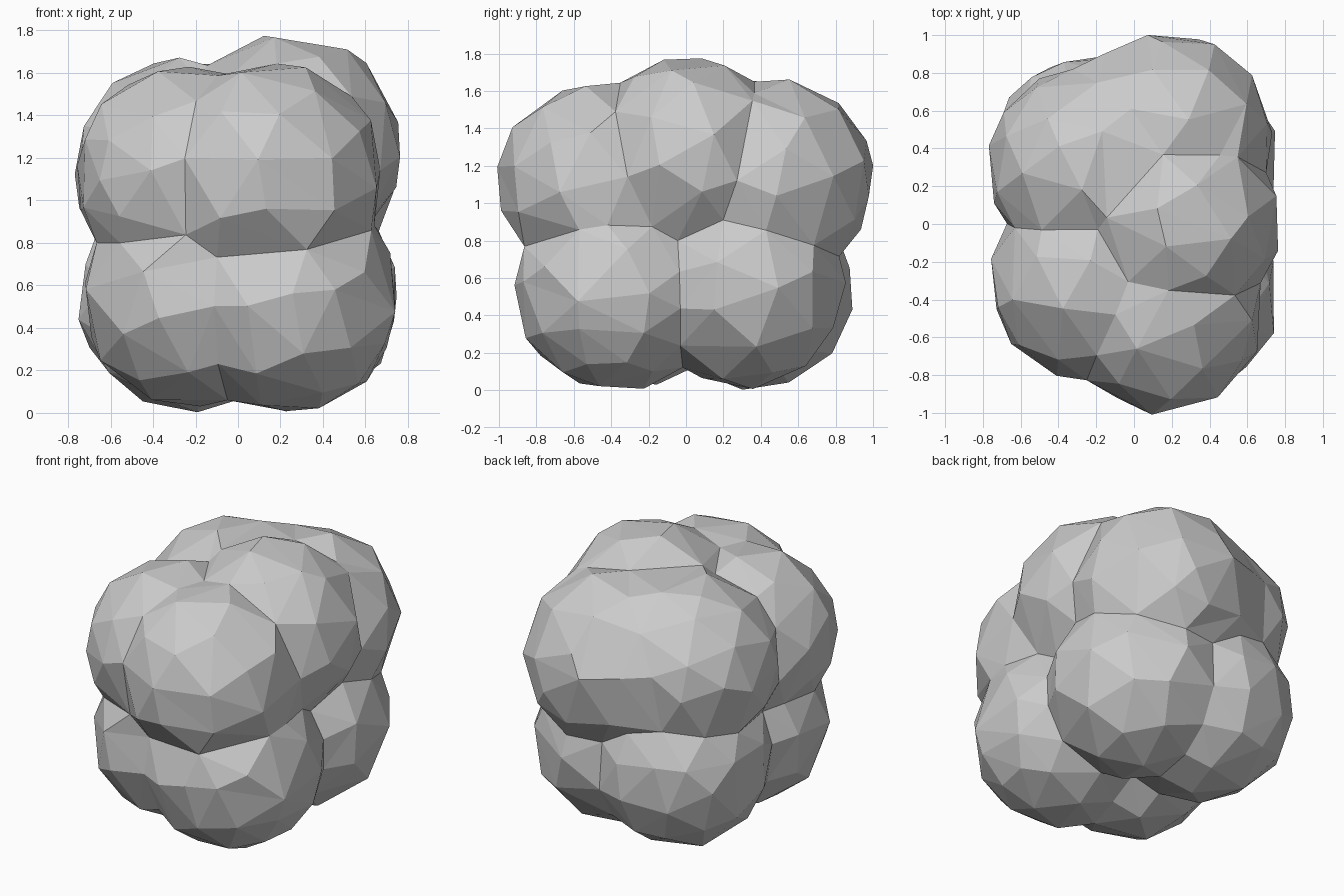
import bpy

if "Cube" in bpy.data.objects:
    bpy.data.objects.remove(bpy.data.objects["Cube"])

# Overlapping lobes: centre x, y, z and radius
LOBES = [
    # upper ring
    (0.24, 0.01, 1.245, 0.53),
    (0.19, 0.47, 1.13, 0.53),
    (-0.03, 0.41, 1.13, 0.51),
    (-0.24, 0.30, 1.14, 0.53),
    (-0.24, -0.30, 1.11, 0.52),
    (0.15, -0.47, 1.11, 0.53),
    # lower ring
    (0.23, -0.38, 0.53, 0.53),
    (-0.21, -0.28, 0.55, 0.52),
    (-0.22, 0.36, 0.54, 0.53),
    (0.23, 0.31, 0.55, 0.53),
]

parts = []
for x, y, z, r in LOBES:
    bpy.ops.mesh.primitive_ico_sphere_add(subdivisions=5, radius=r, location=(x, y, z))
    parts.append(bpy.context.object)

# Join the lobes into one clump
bpy.ops.object.select_all(action='DESELECT')
for p in parts:
    p.select_set(True)
bpy.context.view_layer.objects.active = parts[0]
bpy.ops.object.join()
clump = bpy.context.object
clump.name = "lobed_clump"
bpy.ops.object.transform_apply(location=True, rotation=True, scale=True)

# Fuse into a single skin
fuse = clump.modifiers.new("fuse", 'REMESH')
fuse.mode = 'VOXEL'
fuse.voxel_size = 0.02
bpy.ops.object.modifier_apply(modifier=fuse.name)

# Reduce to large flat facets
tris = sum(len(p.vertices) - 2 for p in clump.data.polygons)
facet = clump.modifiers.new("facet", 'DECIMATE')
facet.ratio = 360 / tris
bpy.ops.object.modifier_apply(modifier=facet.name)
bpy.ops.object.shade_flat()
